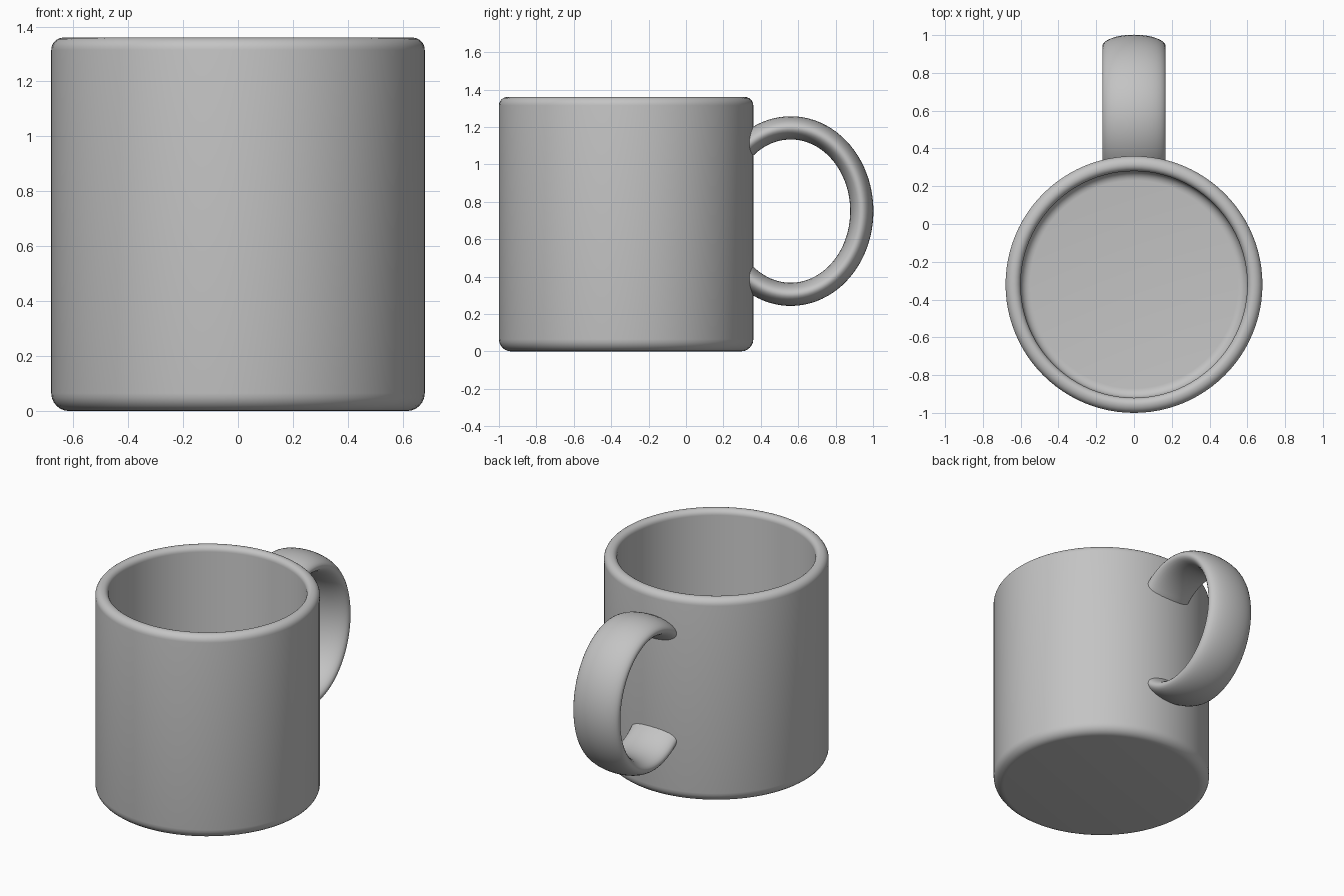
import bpy, bmesh, math
from mathutils import Vector

if "Cube" in bpy.data.objects:
    bpy.data.objects.remove(bpy.data.objects["Cube"])

CY = -0.32          # centre of the cup in y
SEG = 96

clay = bpy.data.materials.new("grey_ceramic")
clay.diffuse_color = (0.55, 0.55, 0.55, 1)
clay.use_nodes = True
clay.node_tree.nodes["Principled BSDF"].inputs["Base Color"].default_value = clay.diffuse_color


def finish(bm, name):
    bmesh.ops.recalc_face_normals(bm, faces=bm.faces)
    me = bpy.data.meshes.new(name)
    bm.to_mesh(me)
    bm.free()
    me.materials.append(clay)
    ob = bpy.data.objects.new(name, me)
    bpy.context.collection.objects.link(ob)
    bpy.ops.object.select_all(action='DESELECT')
    ob.select_set(True)
    bpy.context.view_layer.objects.active = ob
    bpy.ops.object.shade_smooth_by_angle(angle=math.radians(40))
    return ob


def arc(cx, cz, r, a0, a1, n=6):
    """Points of a fillet in the (radius, height) plane, angles in degrees."""
    out = []
    for i in range(n + 1):
        a = math.radians(a0 + (a1 - a0) * i / n)
        out.append((cx + r * math.cos(a), cz + r * math.sin(a)))
    return out


# Cup: lathe profile with rounded foot, lip and inner floor corner
profile = [(0, 0)]
profile += arc(0.615, 0.065, 0.065, -90, 0)
profile += arc(0.635, 1.315, 0.045, 0, 90)
profile += arc(0.635, 1.325, 0.035, 90, 180)
profile += arc(0.55, 0.13, 0.05, 0, -90)
profile += [(0, 0.08)]

bm = bmesh.new()
verts = [bm.verts.new((r, CY, z)) for r, z in profile]
edges = [bm.edges.new(p) for p in zip(verts, verts[1:])]
bmesh.ops.spin(bm, geom=verts + edges, cent=(0, CY, 0), axis=(0, 0, 1),
               angle=math.tau, steps=SEG, use_duplicate=False)
bmesh.ops.remove_doubles(bm, verts=bm.verts, dist=1e-4)
finish(bm, "cup")

# Handle: flattened oval section swept along an elliptical arc into the wall
bm = bmesh.new()
N, M = 64, 32
end = math.acos(-0.24 / 0.38)
rings = []
for i in range(N + 1):
    a = -end + 2 * end * i / N
    c = Vector((0, 0.56 + 0.38 * math.cos(a), 0.75 + 0.445 * math.sin(a)))
    t = Vector((0, -0.38 * math.sin(a), 0.445 * math.cos(a))).normalized()
    n = Vector((0, t.z, -t.y))
    ring = []
    for j in range(M):
        b = math.tau * j / M
        p = c + Vector((0.168 * math.cos(b), 0, 0)) + n * (0.062 * math.sin(b))
        if i in (0, N):                     # end flush inside the wall
            p += t * ((0.30 - p.y) / t.y)
        ring.append(bm.verts.new(p))
    rings.append(ring)
for r0, r1 in zip(rings, rings[1:]):
    for j in range(M):
        k = (j + 1) % M
        bm.faces.new((r0[j], r0[k], r1[k], r1[j]))
bm.faces.new(rings[0])
bm.faces.new(rings[-1])
finish(bm, "handle")
